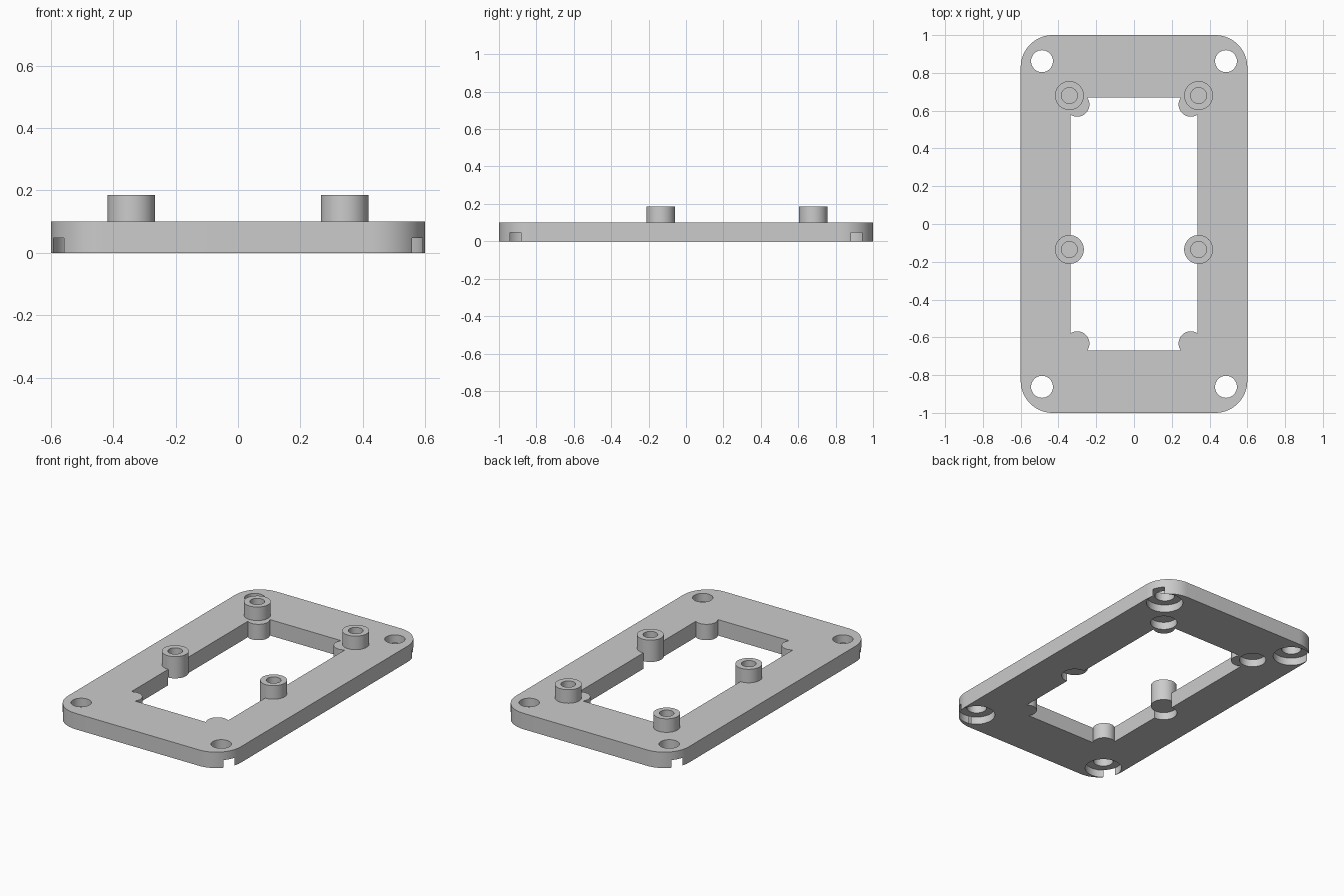
import bpy, bmesh, math

cube = bpy.data.objects.get("Cube")
if cube:
    bpy.data.objects.remove(cube, do_unlink=True)

THICK, RECESS, TOP = 0.10, 0.048, 0.185
SIDES = (-1, 1)

grey = bpy.data.materials.new("light grey")
grey.use_nodes = True
grey.diffuse_color = (0.6, 0.6, 0.6, 1)
grey.node_tree.nodes["Principled BSDF"].inputs["Base Color"].default_value = (0.6, 0.6, 0.6, 1)


def prism(name, points, z0, z1):
    """Extrude a closed outline from z0 to z1."""
    bm = bmesh.new()
    face = bm.faces.new([bm.verts.new((x, y, z0)) for x, y in points])
    result = bmesh.ops.extrude_face_region(bm, geom=[face])
    top = [v for v in result["geom"] if isinstance(v, bmesh.types.BMVert)]
    bmesh.ops.translate(bm, verts=top, vec=(0, 0, z1 - z0))
    bmesh.ops.recalc_face_normals(bm, faces=bm.faces)
    mesh = bpy.data.meshes.new(name)
    bm.to_mesh(mesh)
    bm.free()
    mesh.materials.append(grey)
    obj = bpy.data.objects.new(name, mesh)
    bpy.context.collection.objects.link(obj)
    return obj


def arc(x, y, r, start, sweep, n):
    angles = [math.radians(start + sweep * i / n) for i in range(n + 1)]
    return [(x + r * math.cos(a), y + r * math.sin(a)) for a in angles]


def cylinder(name, x, y, r, z0, z1):
    return prism(name, arc(x, y, r, 0, 360, 48)[:-1], z0, z1)


def combine(target, tool, operation):
    """Apply a boolean and discard the tool."""
    mod = target.modifiers.new(operation.lower(), "BOOLEAN")
    mod.object, mod.operation, mod.solver = tool, operation, "EXACT"
    bpy.context.view_layer.objects.active = target
    bpy.ops.object.modifier_apply(modifier=mod.name)
    bpy.data.objects.remove(tool, do_unlink=True)


# Plate with rounded corners
R = 0.17
outline = []
for i, (sx, sy) in enumerate([(1, 1), (-1, 1), (-1, -1), (1, -1)]):
    outline += arc(sx * (0.6 - R), sy * (1 - R), R, 90 * i, 90, 16)
plate = prism("mounting_plate", outline, 0, THICK)

# Rectangular opening, leaving a round lobe in each corner
opening = prism("opening_cutter", [(-0.337, -0.67), (0.337, -0.67), (0.337, 0.67), (-0.337, 0.67)], -0.1, 0.2)
for sx in SIDES:
    for sy in SIDES:
        lobe = cylinder("corner_lobe", sx * 0.301, sy * 0.633, 0.065, -0.2, 0.3)
        combine(opening, lobe, "DIFFERENCE")
combine(plate, opening, "DIFFERENCE")

# Corner screw holes with counterbores underneath
for sx in SIDES:
    for sy in SIDES:
        x, y = sx * 0.487, sy * 0.862
        combine(plate, cylinder("screw_hole", x, y, 0.058, -0.1, 0.2), "DIFFERENCE")
        combine(plate, cylinder("counterbore", x, y, 0.107, -0.1, RECESS), "DIFFERENCE")

# Standoffs with blind holes above and round pockets below
for sx in SIDES:
    for y in (0.68, -0.135):
        x = sx * 0.342
        combine(plate, cylinder("standoff", x, y, 0.0765, 0.02, TOP), "UNION")
        combine(plate, cylinder("standoff_pocket", x, y, 0.078, -0.1, RECESS), "DIFFERENCE")
        combine(plate, cylinder("standoff_hole", x, y, 0.042, 0.085, 0.3), "DIFFERENCE")

# Smooth curved walls, sharp rims
bpy.ops.object.select_all(action="DESELECT")
plate.select_set(True)
bpy.context.view_layer.objects.active = plate
bpy.ops.object.shade_smooth_by_angle(angle=math.radians(30))
